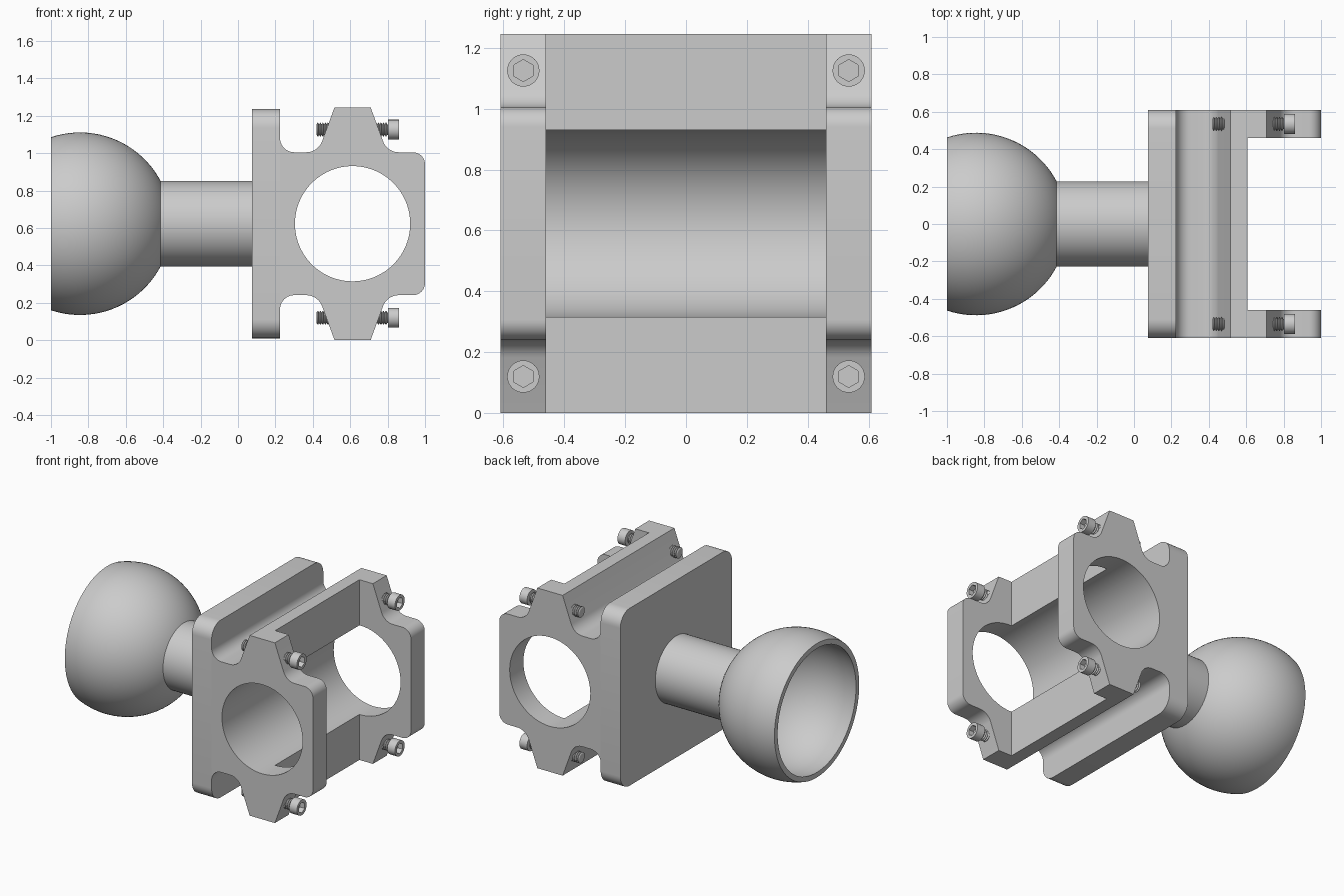
import bpy
import bmesh
from math import pi, cos, sin, tan, radians, sqrt
from mathutils import Vector, Matrix

if "Cube" in bpy.data.objects:
    bpy.data.objects.remove(bpy.data.objects["Cube"])

MID = 0.6225          # height of the main axis
HALF_Y = 0.61         # half width of plate and clamp
BORE_X = 0.6125

grey = bpy.data.materials.new("plain_grey")
grey.use_nodes = True
grey.diffuse_color = (0.6, 0.6, 0.6, 1)
grey.node_tree.nodes["Principled BSDF"].inputs["Base Color"].default_value = grey.diffuse_color


def finish(name, bm):
    bmesh.ops.remove_doubles(bm, verts=bm.verts, dist=1e-5)
    bmesh.ops.recalc_face_normals(bm, faces=bm.faces)
    mesh = bpy.data.meshes.new(name)
    bm.to_mesh(mesh)
    bm.free()
    mesh.materials.append(grey)
    obj = bpy.data.objects.new(name, mesh)
    bpy.context.collection.objects.link(obj)
    return obj


def activate(obj):
    bpy.ops.object.select_all(action='DESELECT')
    obj.select_set(True)
    bpy.context.view_layer.objects.active = obj


def smooth(obj):
    activate(obj)
    bpy.ops.object.shade_smooth_by_angle(angle=radians(30))


def lathe(name, profile, segments=64):
    """Turn (x, radius) points round the x axis."""
    bm = bmesh.new()
    verts = [bm.verts.new((x, 0, r)) for x, r in profile]
    edges = [bm.edges.new(pair) for pair in zip(verts, verts[1:])]
    bmesh.ops.spin(bm, geom=verts + edges, cent=(0, 0, 0), axis=(1, 0, 0),
                   angle=2 * pi, steps=segments)
    return finish(name, bm)


def rounded(points, steps=10):
    """Round the corners of an outline given as (u, v, radius)."""
    out = []
    for i, (u, v, r) in enumerate(points):
        p = Vector((u, v))
        if r == 0:
            out.append(p)
            continue
        a = (Vector(points[i - 1][:2]) - p).normalized()
        b = (Vector(points[(i + 1) % len(points)][:2]) - p).normalized()
        half = a.angle(b) / 2
        centre = p + (a + b).normalized() * r / sin(half)
        start = p + a * r / tan(half) - centre
        end = p + b * r / tan(half) - centre
        turn = start.angle_signed(end)
        for k in range(steps + 1):
            # angle_signed is clockwise positive
            t = -turn * k / steps
            out.append(centre + Vector((start.x * cos(t) - start.y * sin(t),
                                        start.x * sin(t) + start.y * cos(t))))
    return out


def extrude(name, corners, depth):
    bm = bmesh.new()
    face = bm.faces.new([bm.verts.new(c) for c in corners])
    result = bmesh.ops.extrude_face_region(bm, geom=[face])
    moved = [g for g in result["geom"] if isinstance(g, bmesh.types.BMVert)]
    bmesh.ops.translate(bm, verts=moved, vec=depth)
    return finish(name, bm)


def cut(obj, cutter):
    cutter.hide_render = True
    mod = obj.modifiers.new("cut", 'BOOLEAN')
    mod.operation = 'DIFFERENCE'
    mod.solver = 'EXACT'
    mod.object = cutter
    activate(obj)
    bpy.ops.object.modifier_apply(modifier=mod.name)
    bpy.data.objects.remove(cutter)


def box(name, low, high):
    (x0, y0, z0), (x1, y1, z1) = low, high
    return extrude(name, [(x0, y0, z0), (x1, y0, z0), (x1, y1, z0), (x0, y1, z0)],
                   (0, 0, z1 - z0))


# Hollow ball, open at its left end
BALL_X, OUTER, INNER = -0.845, 0.488, 0.455


def arc(radius, x_from, x_to, steps=28):
    from_angle, to_angle = [Vector((1, 0)).angle(Vector((x, sqrt(max(radius ** 2 - x * x, 0)))))
                            for x in (x_from, x_to)]
    return [(BALL_X + radius * cos(t), radius * sin(t))
            for t in (from_angle + (to_angle - from_angle) * k / steps for k in range(steps + 1))]


opening = -1 - BALL_X
ball = lathe("hollow_ball", arc(OUTER, OUTER, opening) + arc(INNER, opening, INNER), 96)
ball.location.z = MID
smooth(ball)

# Neck between ball and plate
neck = lathe("neck", [(-0.43, 0), (-0.43, 0.228), (0.08, 0.228), (0.08, 0)])
neck.location.z = MID
smooth(neck)

# Back plate with rounded corners
h, r = 0.6125, 0.1
plate_outline = rounded([(-HALF_Y, -h, r), (HALF_Y, -h, r), (HALF_Y, h, r), (-HALF_Y, h, r)])
plate = extrude("back_plate", [(0.075, y, MID + z) for y, z in plate_outline], (0.15, 0, 0))
smooth(plate)

# Clamp block: mirrored outline, bored through, front half open in the middle
upper = [(0.225, 0.47, 0), (0.225, 0.382, 0.075), (0.428, 0.382, 0.09), (0.516, MID, 0),
         (0.709, MID, 0), (0.797, 0.382, 0.09), (1.0, 0.382, 0.065)]
lower = [(x, -z, radius) for x, z, radius in reversed(upper)]
clamp = extrude("clamp_block", [(x, -HALF_Y, MID + z) for x, z in rounded(upper + lower)],
                (0, 2 * HALF_Y, 0))
bore = lathe("bore_cutter", [(-1, 0), (-1, 0.308), (1, 0.308), (1, 0)], 96)
bore.data.transform(Matrix.Translation((BORE_X, 0, MID)) @ Matrix.Rotation(pi / 2, 4, 'Z'))
cut(clamp, bore)
cut(clamp, box("gap_cutter", (0.606, -0.46, -1), (1.5, 0.46, 2)))
smooth(clamp)

# Threaded bolts with hex sockets
pitch, first, last = 0.0135, 0.42, 0.808
thread = [(first, 0), (first, 0.028)]
for k in range(int((last - first) / pitch)):
    x = first + k * pitch
    thread += [(x + pitch * 0.4, 0.037), (x + pitch * 0.6, 0.037), (x + pitch, 0.028)]
shaft = lathe("bolt_shaft", thread + [(last, 0.028), (last, 0)], 24)
smooth(shaft)
head = lathe("bolt_head", [(0.803, 0), (0.803, 0.053), (0.862, 0.053), (0.862, 0)], 40)
cut(head, lathe("socket_cutter", [(0.825, 0), (0.825, 0.036), (0.9, 0.036), (0.9, 0)], 6))
smooth(head)

for part in (shaft, head):
    spots = [(0, y, MID + z) for y in (-0.535, 0.535) for z in (-0.503, 0.503)]
    part.location = spots[0]
    for spot in spots[1:]:
        twin = part.copy()
        twin.location = spot
        bpy.context.collection.objects.link(twin)
